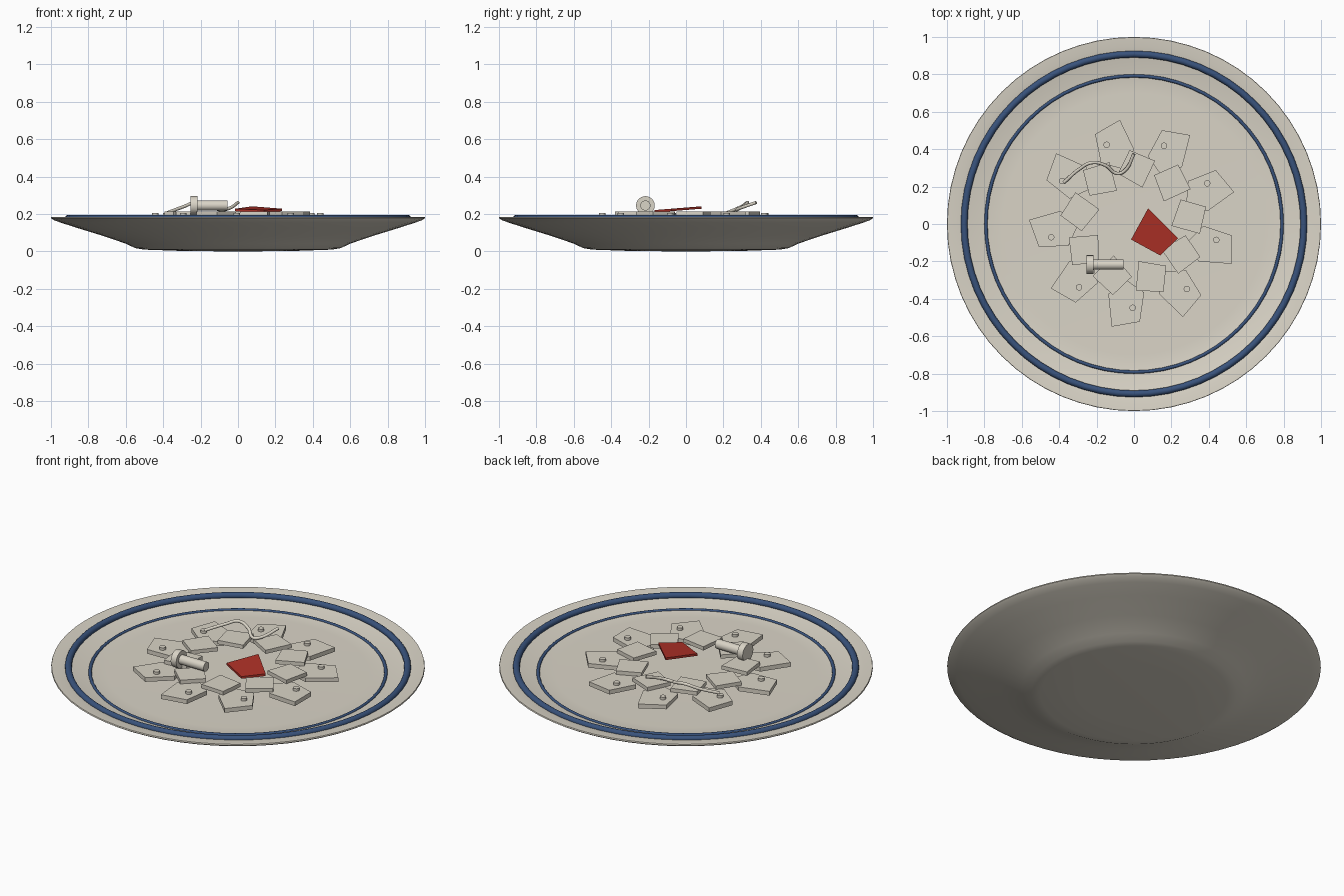
import bpy, bmesh, math
from mathutils import Matrix, Vector

cube = bpy.data.objects.get("Cube")
if cube:
    bpy.data.objects.remove(cube, do_unlink=True)


def material(name, rgb):
    m = bpy.data.materials.new(name)
    m.use_nodes = True
    m.diffuse_color = (*rgb, 1)
    bsdf = next(n for n in m.node_tree.nodes if n.type == 'BSDF_PRINCIPLED')
    bsdf.inputs["Base Color"].default_value = (*rgb, 1)
    return m


cream = material("cream", (0.70, 0.66, 0.57))
blue = material("navy blue", (0.04, 0.085, 0.2))
red = material("brick red", (0.42, 0.03, 0.02))


def finish(bm, name, mat, smooth=False):
    bmesh.ops.recalc_face_normals(bm, faces=bm.faces)
    mesh = bpy.data.meshes.new(name)
    bm.to_mesh(mesh)
    bm.free()
    obj = bpy.data.objects.new(name, mesh)
    bpy.context.collection.objects.link(obj)
    mesh.materials.append(mat)
    if smooth:
        bpy.ops.object.select_all(action='DESELECT')
        bpy.context.view_layer.objects.active = obj
        obj.select_set(True)
        bpy.ops.object.shade_smooth_by_angle(angle=math.radians(40))
    return obj


def lathe(name, profile, mat, closed=False, steps=64):
    """Spin a (radius, height) profile around the z axis."""
    bm = bmesh.new()
    verts = [bm.verts.new((r, 0, z)) for r, z in profile]
    pairs = list(zip(verts, verts[1:]))
    if closed:
        pairs.append((verts[-1], verts[0]))
    edges = [bm.edges.new(p) for p in pairs]
    bmesh.ops.spin(bm, geom=verts + edges, cent=(0, 0, 0), axis=(0, 0, 1),
                   angle=math.tau, steps=steps)
    bmesh.ops.remove_doubles(bm, verts=bm.verts, dist=0.0005)
    return finish(bm, name, mat, True)


def ring(name, radius, height, thick):
    circle = [(radius + thick * math.cos(a * math.tau / 16),
               height + thick * math.sin(a * math.tau / 16)) for a in range(16)]
    return lathe(name, circle, blue, closed=True)


def slab(name, points, height, thick, mat, turn=0, slope=0):
    """Extruded polygon, turned about z; slope raises it along y."""
    bm = bmesh.new()
    face = bm.faces.new([bm.verts.new((x, y, height + slope * y)) for x, y in points])
    moved = bmesh.ops.extrude_face_region(bm, geom=[face])["geom"]
    bmesh.ops.translate(bm, vec=(0, 0, thick),
                        verts=[v for v in moved if isinstance(v, bmesh.types.BMVert)])
    bm.transform(Matrix.Rotation(turn, 4, 'Z'))
    return finish(bm, name, mat)


def cylinder(name, centre, radius, depth, along_x=False, sides=24):
    bm = bmesh.new()
    matrix = Matrix.Translation(centre)
    if along_x:
        matrix = matrix @ Matrix.Rotation(math.pi / 2, 4, 'Y')
    bmesh.ops.create_cone(bm, cap_ends=True, segments=sides, radius1=radius,
                          radius2=radius, depth=depth, matrix=matrix)
    return finish(bm, name, cream, True)


# Plate with a shallow well and a sloping rim
lathe("plate", [(0, 0), (0.3, 0.003), (0.5, 0.01), (0.55, 0.018), (0.6, 0.042),
                (0.72, 0.083), (0.86, 0.126), (0.95, 0.155), (0.985, 0.168), (1, 0.178),
                (0.998, 0.185), (0.95, 0.181), (0.91, 0.174), (0.8, 0.146),
                (0.7, 0.144), (0, 0.144)], cream)
ring("outer_blue_band", 0.908, 0.177, 0.018)
ring("inner_blue_band", 0.792, 0.145, 0.009)

# Two wreaths of shards, with a peg on each outer shard
outer = [(0.52, -0.06), (0.52, -0.213), (0.345, -0.2), (0.28, -0.1), (0.37, -0.01)]
inner = [(0.2, -0.01), (0.352, -0.052), (0.385, 0.092), (0.25, 0.131)]
for k in range(9):
    turn = math.radians(40 * k)
    slab(f"outer_shard_{k}", outer, 0.166, 0.025, cream, turn)
    slab(f"inner_shard_{k}", inner, 0.191, 0.022, cream, turn)
    peg = Matrix.Rotation(turn, 3, 'Z') @ Vector((0.44, -0.085, 0.196))
    cylinder(f"peg_{k}", peg, 0.017, 0.02, sides=16)

# Tilted red shard near the centre
slab("red_shard", [(0.075, 0.083), (-0.016, -0.083), (0.14, -0.168), (0.235, -0.077)],
     0.222, 0.013, red, slope=0.08)

# Bolt lying on its side
cylinder("bolt_head", (-0.235, -0.217, 0.246), 0.05, 0.036, True)
cylinder("bolt_shaft", (-0.137, -0.217, 0.246), 0.027, 0.164, True)

# Bent wire
path = [(-0.375, 0.222, 0.208), (-0.29, 0.295, 0.24), (-0.225, 0.328, 0.262),
        (-0.15, 0.312, 0.245), (-0.09, 0.27, 0.222), (-0.05, 0.285, 0.23),
        (0, 0.375, 0.262)]
curve = bpy.data.curves.new("bent_wire", 'CURVE')
curve.dimensions = '3D'
curve.bevel_depth = 0.009
curve.bevel_resolution = 2
curve.use_fill_caps = True
curve.resolution_u = 6
spline = curve.splines.new('BEZIER')
spline.bezier_points.add(len(path) - 1)
for point, co in zip(spline.bezier_points, path):
    point.co = co
    point.handle_left_type = point.handle_right_type = 'AUTO'
curve.materials.append(cream)
bpy.context.collection.objects.link(bpy.data.objects.new("bent_wire", curve))
